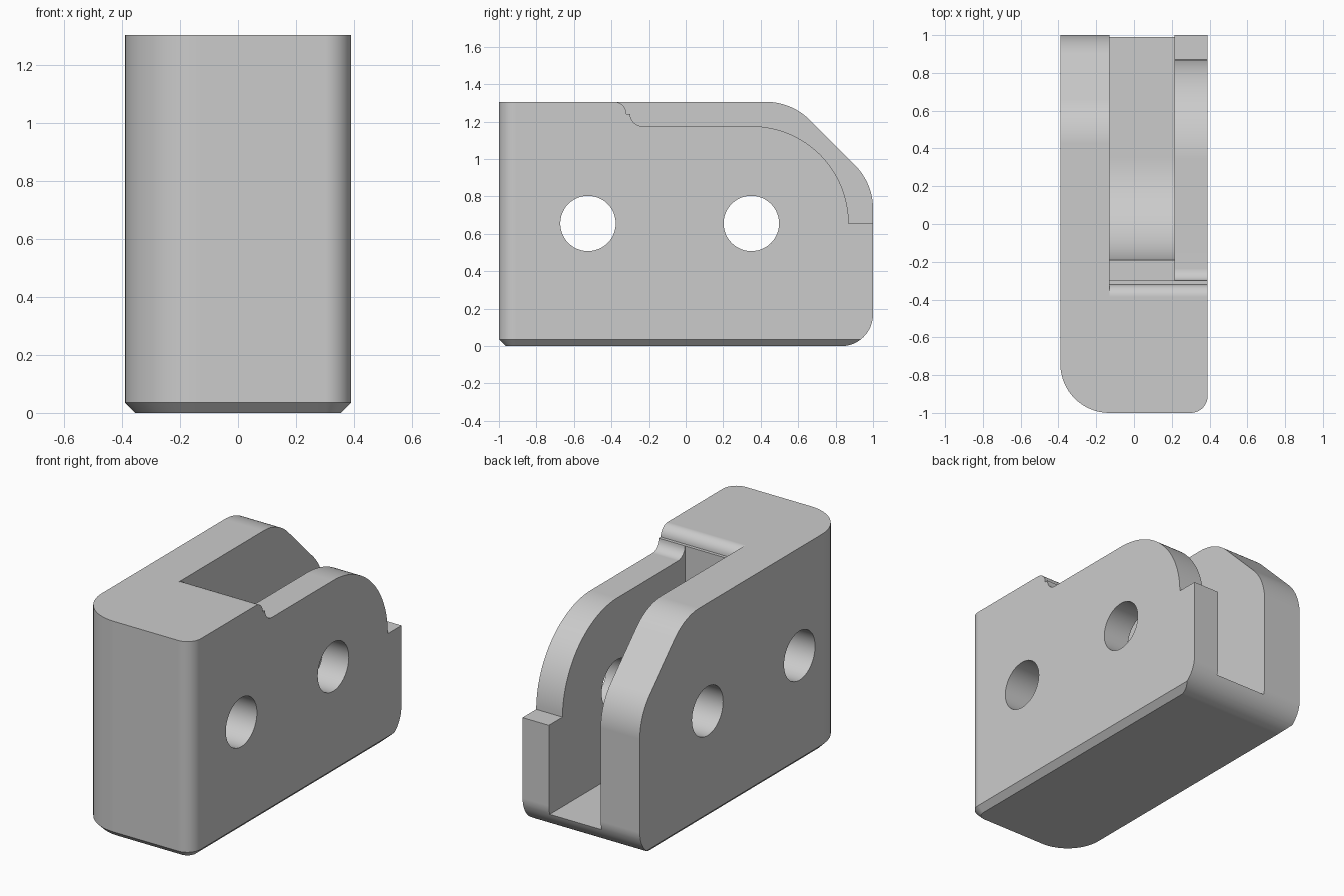
import bpy, bmesh
from math import sin, cos, tan, radians

cube = bpy.data.objects.get("Cube")
if cube:
    bpy.data.objects.remove(cube, do_unlink=True)

W, TOP = 0.39, 1.305           # half width, full height
PIVOT = (0.35, 0.655)          # lever pivot in the (y, z) plane
SLOT = (-0.13, 0.215)          # slot limits in x

gray = bpy.data.materials.new("matte gray")
gray.use_nodes = True
gray.diffuse_color = (0.6, 0.6, 0.6, 1)
gray.node_tree.nodes["Principled BSDF"].inputs["Base Color"].default_value = gray.diffuse_color


def arc(centre, r, start, end, n=16):
    steps = [radians(start + (end - start) * i / n) for i in range(n + 1)]
    return [(centre[0] + r * cos(a), centre[1] + r * sin(a)) for a in steps]


def loft(name, loops):
    """Closed solid through matching loops of 3D points."""
    bm = bmesh.new()
    rings = [[bm.verts.new(p) for p in loop] for loop in loops]
    for low, high in zip(rings, rings[1:]):
        for i in range(len(low)):
            j = (i + 1) % len(low)
            bm.faces.new((low[i], low[j], high[j], high[i]))
    bm.faces.new(rings[0])
    bm.faces.new(rings[-1])
    bmesh.ops.recalc_face_normals(bm, faces=bm.faces)
    mesh = bpy.data.meshes.new(name)
    bm.to_mesh(mesh)
    bm.free()
    mesh.materials.append(gray)
    obj = bpy.data.objects.new(name, mesh)
    bpy.context.collection.objects.link(obj)
    return obj


def prism(name, profile, x0, x1):
    """Extrude a (y, z) profile along x."""
    return loft(name, [[(x, y, z) for y, z in profile] for x in (x0, x1)])


def plan(z, inset):
    """Footprint with a large and a small rounded front corner."""
    r_big, r_small = 0.26, 0.09
    pts = arc((-W + r_big, -1 + r_big), r_big - inset, 180, 270)
    pts += arc((W - r_small, -1 + r_small), r_small - inset, 270, 360)
    pts += [(W - inset, 1.2), (-W + inset, 1.2)]
    return [(x, y, z) for x, y in pts]


# Main body with a chamfered foot
body = loft("housing_body", [plan(0, 0.035), plan(0.035, 0), plan(1.5, 0)])

# Side silhouette: rounded lower back edge and sloping upper back corner
R = 0.33
t = R * tan(radians(22.5))
side = [(-1.2, -0.001)] + arc((0.83, 0.169), 0.17, 270, 360)
side += arc((1 - R, 0.87 - t), R, 0, 45) + arc((0.565 - t, TOP - R), R, 45, 90)
side += [(-1.2, TOP)]
steps = [(prism("silhouette", side, -1, 1), 'INTERSECT')]

# Lowered cheek: S-shaped step, flat and large round shoulder
cheek = [(-0.385, 1.5)] + arc((-0.385, 1.24), 0.065, 90, 0, 8)
cheek += arc((-0.235, 1.24), 0.065, 180, 270, 8)
cheek += arc(PIVOT, 0.52, 90, 0, 32) + [(1.2, PIVOT[1]), (1.2, 1.5)]
steps.append((prism("cheek_cutter", cheek, SLOT[0], 1), 'DIFFERENCE'))

# Slot: end wall, small shelf and a curved floor about the pivot
slot = [(-0.30, 1.5), (-0.30, PIVOT[1])] + arc(PIVOT, 0.54, 180, 270, 32)
slot += [(1.2, PIVOT[1] - 0.54), (1.2, 1.5)]
steps.append((prism("slot_cutter", slot, *SLOT), 'DIFFERENCE'))

# Two cross holes
for y in (-0.525, PIVOT[0]):
    hole = arc((y, PIVOT[1]), 0.148, 0, 360, 48)[:-1]
    steps.append((prism("hole_cutter", hole, -1, 1), 'DIFFERENCE'))

for cutter, operation in steps:
    cutter.hide_render = True
    mod = body.modifiers.new(cutter.name, 'BOOLEAN')
    mod.solver, mod.operation, mod.object = 'EXACT', operation, cutter

# Bake the cuts and drop the cutters
graph = bpy.context.evaluated_depsgraph_get()
body.data = bpy.data.meshes.new_from_object(body.evaluated_get(graph))
body.modifiers.clear()
for cutter, operation in steps:
    bpy.data.objects.remove(cutter, do_unlink=True)

# Smooth rounds with flat faces kept flat
bpy.ops.object.select_all(action='DESELECT')
body.select_set(True)
bpy.context.view_layer.objects.active = body
bpy.ops.object.shade_smooth_by_angle(angle=radians(25))
weighted = body.modifiers.new("weighted_normals", 'WEIGHTED_NORMAL')
weighted.keep_sharp = True
